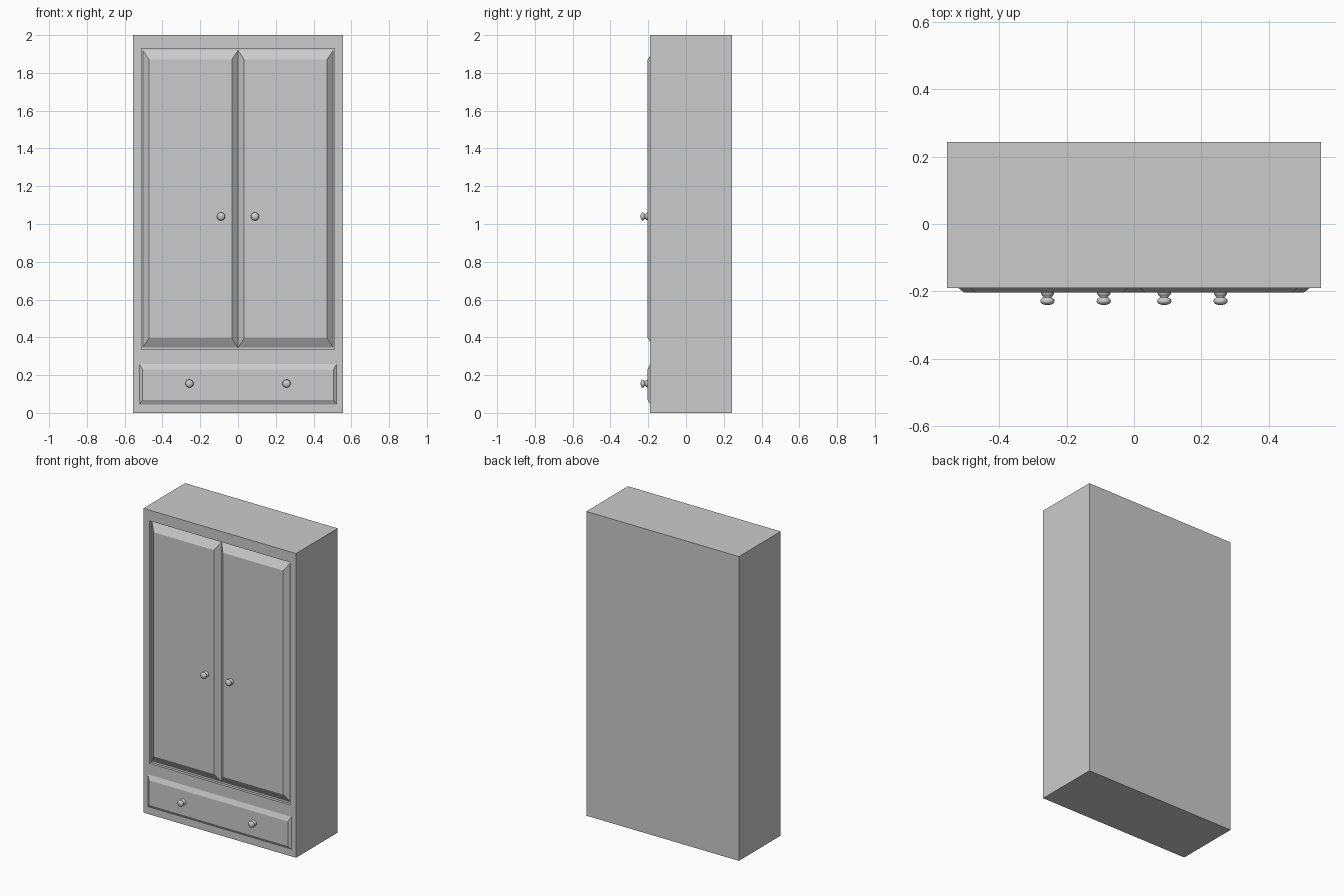
import bpy, bmesh, math

if "Cube" in bpy.data.objects:
    bpy.data.objects.remove(bpy.data.objects["Cube"])

# one plain finish for everything
grey = bpy.data.materials.new("light grey")
grey.diffuse_color = (0.6, 0.6, 0.6, 1)
grey.use_nodes = True
grey.node_tree.nodes["Principled BSDF"].inputs["Base Color"].default_value = grey.diffuse_color

FRONT, BACK, FLOOR, RAISED = -0.19, 0.243, -0.172, -0.203


def finish(name, bm):
    bmesh.ops.recalc_face_normals(bm, faces=bm.faces)
    mesh = bpy.data.meshes.new(name)
    bm.to_mesh(mesh)
    bm.free()
    mesh.materials.append(grey)
    obj = bpy.data.objects.new(name, mesh)
    bpy.context.collection.objects.link(obj)
    return obj


def ring(bm, x0, x1, z0, z1, y):
    return [bm.verts.new(p) for p in
            ((x0, y, z0), (x1, y, z0), (x1, y, z1), (x0, y, z1))]


def loft(name, rings):
    """Join rectangles (x0, x1, z0, z1, y) in order and cap both ends."""
    bm = bmesh.new()
    loops = [ring(bm, *r) for r in rings]
    for a, b in zip(loops, loops[1:]):
        for i in range(4):
            j = (i + 1) % 4
            bm.faces.new((a[i], a[j], b[j], b[i]))
    bm.faces.new(loops[0])
    bm.faces.new(loops[-1])
    return finish(name, bm)


def knob(name, x, z):
    """Turned knob: flared foot, narrow neck, rounded head."""
    profile = [(0.020, 0.0), (0.019, 0.006), (0.015, 0.011), (0.011, 0.014),
               (0.013, 0.016), (0.019, 0.020), (0.0215, 0.026),
               (0.019, 0.032), (0.012, 0.036)]
    n = 20
    bm = bmesh.new()
    loops = [[bm.verts.new((x + r * math.cos(2 * math.pi * i / n), RAISED - d,
                            z + r * math.sin(2 * math.pi * i / n)))
              for i in range(n)] for r, d in profile]
    for a, b in zip(loops, loops[1:]):
        for i in range(n):
            j = (i + 1) % n
            bm.faces.new((a[i], a[j], b[j], b[i]))
    tip = bm.verts.new((x, RAISED - 0.038, z))
    for i in range(n):
        bm.faces.new((loops[-1][i], loops[-1][(i + 1) % n], tip))
    bm.faces.new(loops[0])
    for f in bm.faces:
        f.smooth = len(f.verts) < 5
    finish(name, bm)


# cabinet body with a shallow recess for the doors
loft("cabinet", [(-0.555, 0.555, 0, 2, BACK),
                 (-0.555, 0.555, 0, 2, FRONT),
                 (-0.51, 0.51, 0.335, 1.93, FRONT),
                 (-0.51, 0.51, 0.335, 1.93, FLOOR)])

# pair of bevelled doors
for side, x0, x1 in (("left", -0.504, 0.0), ("right", 0.0, 0.504)):
    loft(side + "_door", [(x0, x1, 0.345, 1.92, FLOOR),
                          (x0 + 0.033, x1 - 0.033, 0.397, 1.87, RAISED)])

# bevelled drawer front
loft("drawer_front", [(-0.522, 0.522, 0.045, 0.26, FRONT),
                      (-0.505, 0.505, 0.068, 0.23, RAISED)])

# door and drawer knobs
for side, s in (("left", -1), ("right", 1)):
    knob(side + "_door_knob", s * 0.09, 1.04)
    knob(side + "_drawer_knob", s * 0.257, 0.155)
